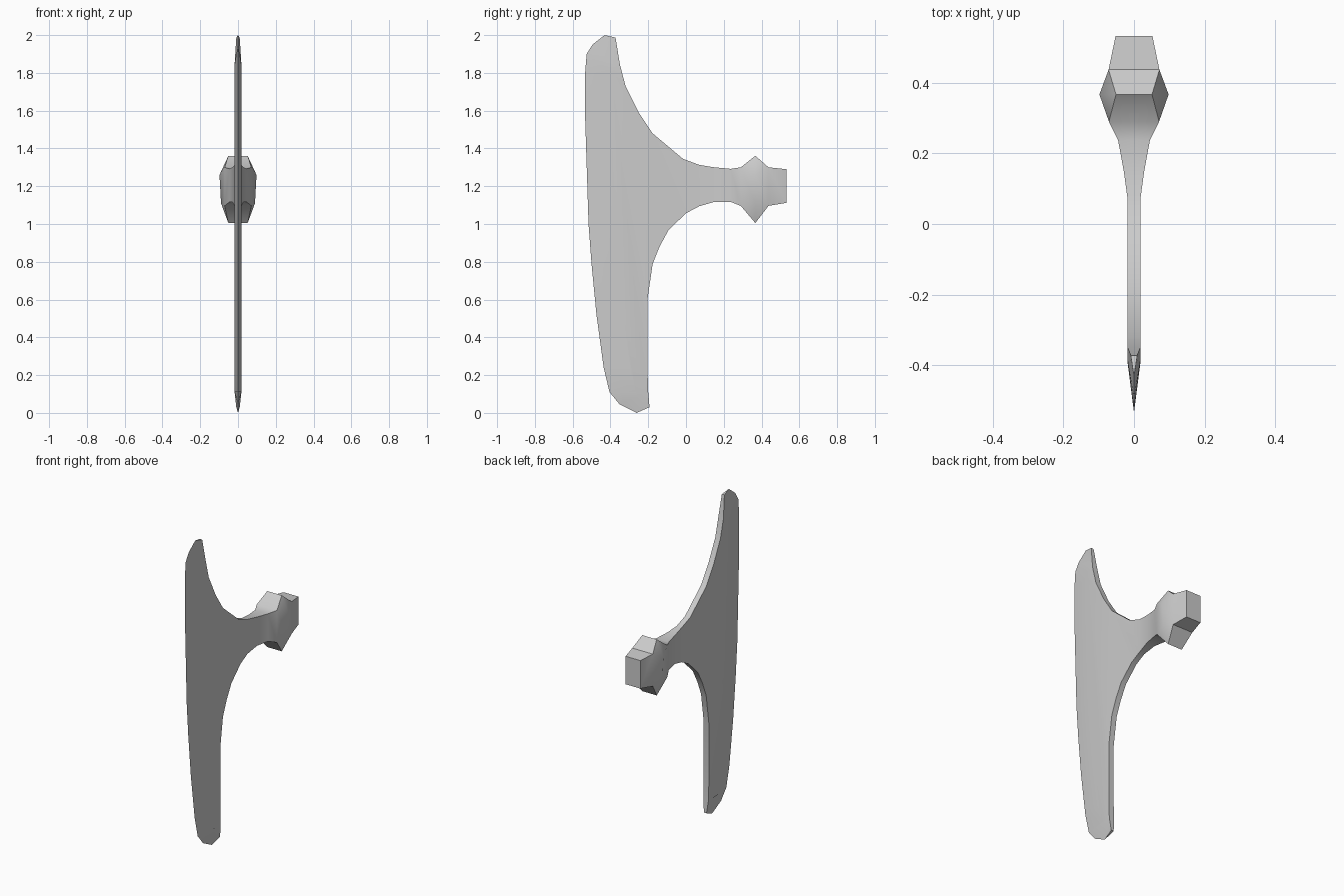
import bpy, bmesh, math

cube = bpy.data.objects.get("Cube")
if cube:
    bpy.data.objects.remove(cube, do_unlink=True)

steel = bpy.data.materials.new("grey steel")
steel.use_nodes = True
GREY = (0.6, 0.6, 0.6, 1)
steel.diffuse_color = GREY
steel.node_tree.nodes["Principled BSDF"].inputs["Base Color"].default_value = GREY

HALF = 0.018    # half thickness of the plate
BEVEL = 0.14    # width of the ground edge
TIP = 0.009     # half thickness at the two rear corners

# Cutting edge from the upper to the lower rear corner, as (y, z)
edge = [(-.373, 1.987), (-.431, 2), (-.495, 1.95), (-.526, 1.9), (-.534, 1.8),
        (-.534, 1.565), (-.516, 1), (-.5, .787), (-.474, .52), (-.436, .24),
        (-.405, .11), (-.352, .046), (-.262, 0), (-.193, .03)]
# Rear outlines of the plate, from the tips in to the neck
upper = [(-.35, 1.845), (-.32, 1.73), (-.25, 1.59), (-.177, 1.48),
         (-.016, 1.345), (.07, 1.313)]
lower = [(-.2, .11), (-.204, .23), (-.204, .6), (-.177, .787), (-.14, .88),
         (-.093, .967), (0, 1.057), (.07, 1.094)]
# Neck and socket sections: y, top z, bottom z, half width
neck = [(.07, 1.313, 1.094, HALF), (.15, 1.3, 1.117, .029), (.237, 1.292, 1.117, .045),
        (.29, 1.3, 1.096, .071), (.367, 1.361, 1.005, .051),
        (.437, 1.3, 1.096, .072), (.533, 1.29, 1.112, .052)]
COLLAR = 4      # index of the faceted collar section

bm = bmesh.new()


def face(points):
    bm.faces.new([bm.verts.new(p) for p in points])


def ridge_point(y, z):
    """Inner limit of the bevel beside an edge point."""
    limit, zmax, zmin = (upper[0] if z > 1 else lower[0])[0], upper[0][1], lower[0][1]
    return (HALF, min(y + BEVEL, limit), min(max(z, zmin), zmax))


# Ground bevel between cutting edge and plate
last = len(edge) - 1
sharp = [(TIP if i in (0, last) else 0, y, z) for i, (y, z) in enumerate(edge)]
ridge = [ridge_point(y, z) for y, z in edge]
for i in range(last):
    face([sharp[i], sharp[i + 1], ridge[i + 1], ridge[i]])

# Flat cheek of the plate
top_rim = [(HALF, y, z) for y, z in upper]
low_rim = [(HALF, y, z) for y, z in lower]
outline = list(dict.fromkeys(ridge + low_rim + top_rim[::-1]))
face(outline)

# Rear rims, out to the centre plane
for rim in ([sharp[1], sharp[0]] + top_rim, [sharp[-2], sharp[-1]] + low_rim):
    for a, b in zip(rim, rim[1:]):
        face([a, b, (0, *b[1:]), (0, *a[1:])])


# Neck and socket, lofted through half sections
def half_section(i):
    y, top, bottom, w = neck[i]
    mids = [(.098, y, 1.26), (.09, y, 1.11)] if i == COLLAR else [(w, y, top), (w, y, bottom)]
    return [(0, y, top), (w, y, top), *mids, (w, y, bottom), (0, y, bottom)]


sections = [half_section(i) for i in range(len(neck))]
for a, b in zip(sections, sections[1:]):
    for j in range(len(a) - 1):
        face([a[j], a[j + 1], b[j + 1], b[j]])
face(list(dict.fromkeys(sections[-1])))

bmesh.ops.remove_doubles(bm, verts=bm.verts[:], dist=0.0005)
bmesh.ops.dissolve_degenerate(bm, edges=bm.edges[:], dist=0.0001)

# Mirror to the other cheek and close up
copy = bmesh.ops.duplicate(bm, geom=bm.verts[:] + bm.edges[:] + bm.faces[:])["geom"]
for v in copy:
    if isinstance(v, bmesh.types.BMVert):
        v.co.x = -v.co.x
bmesh.ops.reverse_faces(bm, faces=[f for f in copy if isinstance(f, bmesh.types.BMFace)])
bmesh.ops.remove_doubles(bm, verts=bm.verts[:], dist=0.0005)
bmesh.ops.recalc_face_normals(bm, faces=bm.faces[:])

mesh = bpy.data.meshes.new("axe_head")
bm.to_mesh(mesh)
bm.free()
mesh.materials.append(steel)
axe_head = bpy.data.objects.new("axe_head", mesh)
bpy.context.collection.objects.link(axe_head)
bpy.context.view_layer.objects.active = axe_head
axe_head.select_set(True)
bpy.ops.object.shade_smooth_by_angle(angle=math.radians(30))
